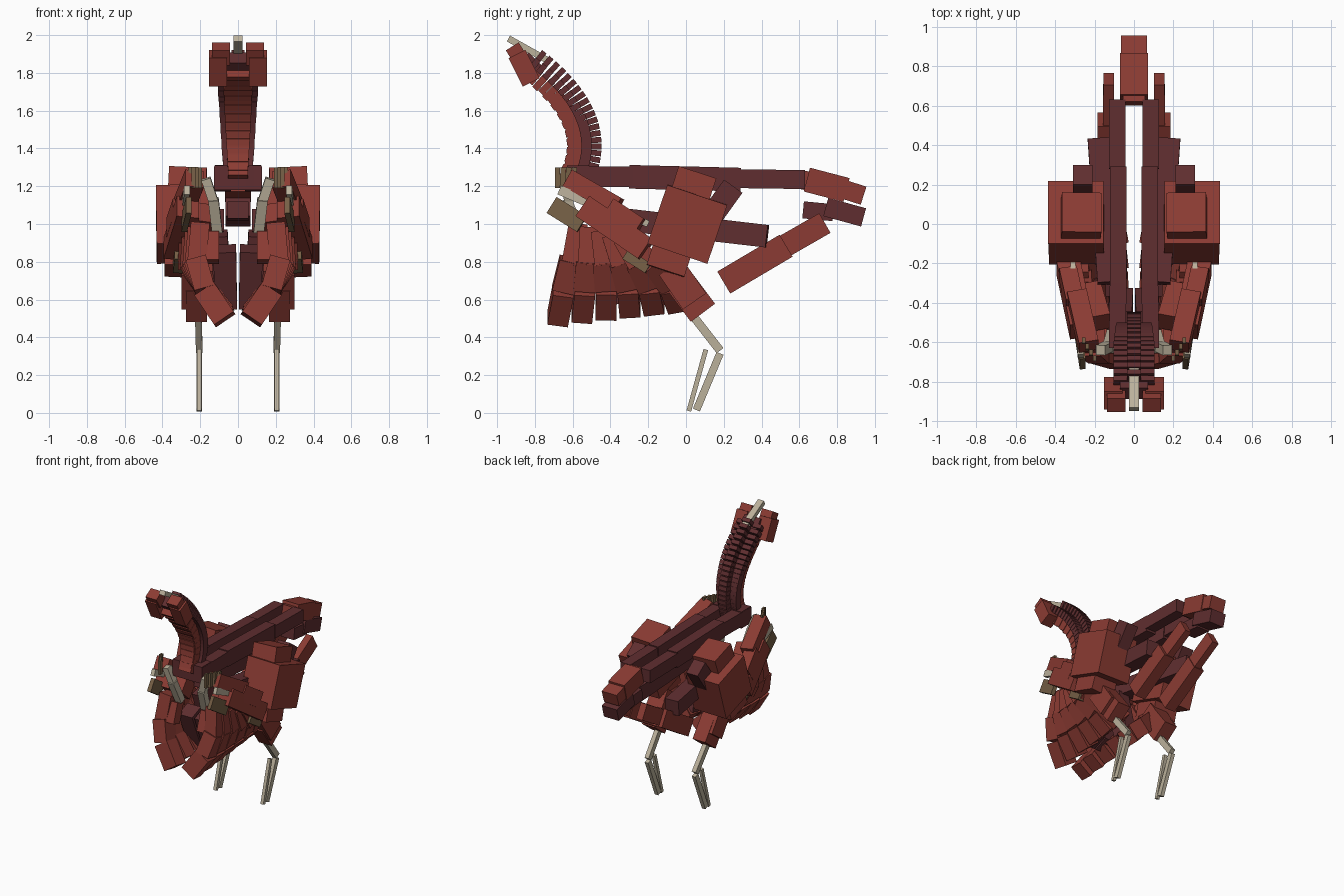
import bpy
from mathutils import Vector

old = bpy.data.objects.get("Cube")
if old:
    bpy.data.objects.remove(old, do_unlink=True)


def material(name, rgb):
    m = bpy.data.materials.new(name)
    m.use_nodes = True
    m.diffuse_color = (*rgb, 1)
    m.node_tree.nodes["Principled BSDF"].inputs["Base Color"].default_value = (*rgb, 1)
    return m


RED = material("brick red", (0.26, 0.044, 0.033))
DARK = material("dark maroon", (0.115, 0.027, 0.029))
BONE = material("pale bone", (0.50, 0.44, 0.33))
OLIVE = material("olive brown", (0.18, 0.115, 0.06))

X, Y = Vector((1, 0, 0)), Vector((0, 1, 0))


def bar(name, a, b, width, depth, mat, axis=X):
    """Box running from a to b; width is measured along axis."""
    a, b = Vector(a), Vector(b)
    d = (b - a).normalized()
    u = (axis - d * axis.dot(d)).normalized()
    v = d.cross(u)
    verts = [end + u * su * width / 2 + v * sv * depth / 2
             for end in (a, b) for su, sv in ((-1, -1), (1, -1), (1, 1), (-1, 1))]
    faces = [(3, 2, 1, 0), (4, 5, 6, 7)]
    faces += [(i, (i + 1) % 4, (i + 1) % 4 + 4, i + 4) for i in range(4)]
    me = bpy.data.meshes.new(name)
    me.from_pydata(verts, [], faces)
    me.materials.append(mat)
    ob = bpy.data.objects.new(name, me)
    bpy.context.collection.objects.link(ob)
    return ob


def pair(name, a, b, width, depth, mat, axis=X):
    """The same bar on both sides."""
    for side, s in (("left", 1), ("right", -1)):
        bar(f"{side}_{name}", (a[0] * s, *a[1:]), (b[0] * s, *b[1:]),
            width, depth, mat, Vector((axis[0] * s, axis[1], axis[2])))


def mix(a, b, t):
    return a + (b - a) * t


# Back rails and lower side beams
pair("front_rail", (.085, -.63, 1.25), (.08, -.28, 1.25), .085, .11, DARK)
pair("middle_rail", (.08, -.3, 1.25), (.08, .29, 1.235), .085, .125, DARK)
pair("rear_rail", (.085, .28, 1.24), (.085, .63, 1.235), .085, .1, DARK)
pair("lower_beam", (.13, -.3, 1.02), (.18, .43, .935), .11, .12, DARK)
pair("hip_strut", (.26, .25, 1.2), (.26, .02, .88), .1, .12, DARK)

# Tail end
bar("tail_base", (0, .61, 1.235), (0, .73, 1.21), .11, .1, RED)
bar("tail_middle", (0, .64, 1.235), (0, .85, 1.18), .14, .13, RED)
bar("tail_tip", (0, .83, 1.185), (0, .94, 1.15), .13, .1, RED)
bar("tail_underside", (0, .62, 1.075), (0, .78, 1.06), .11, .09, DARK)
bar("tail_lower_tip", (0, .74, 1.09), (0, .94, 1.035), .13, .1, DARK)
pair("rear_beam", (.14, .2, .69), (.14, .53, .885), .09, .135, RED)
pair("rear_beam_end", (.13, .5, .87), (.128, .735, 1.005), .055, .12, RED)

# Legs
pair("thigh_core", (.265, .06, 1.27), (.29, -.11, .75), .2, .21, RED)
pair("thigh_block", (.295, .06, 1.155), (.29, -.045, .845), .28, .335, RED)
pair("knee_upper", (.235, -.08, .77), (.235, .045, .59), .13, .15, RED)
pair("knee_block", (.22, -.03, .69), (.22, .09, .53), .11, .16, RED)
pair("shin", (.21, .04, .51), (.205, .18, .33), .035, .045, BONE)
pair("foot_front", (.205, .105, .335), (.205, .015, .01), .025, .025, BONE)
pair("foot_rear", (.205, .18, .315), (.205, .055, .015), .03, .04, BONE)

# Rib fan: two tiers of overlapping plates meeting along the keel
N = 6
for i in range(N):
    t = i / (N - 1)
    top = (mix(.2, .28, t), mix(-.57, -.28, t), mix(1.0, .9, t))
    mid = (mix(.22, .28, t), mix(-.61, -.17, t), .78)
    low = (mix(.175, .19, t), mix(-.65, -.08, t), mix(.65, .68, t))
    end = (mix(.07, .08, t), mix(-.68, -.04, t), mix(.495, .575, t))
    pair(f"rib_upper_{i}", top, mid, .1, .1, RED, Y)
    pair(f"rib_middle_{i}", (mid[0], mid[1], .81), low, .12, .11, RED, Y)
    pair(f"rib_lower_{i}", low, end, .11, .125, RED, Y)
pair("breast_panel", (.07, -.5, .87), (.065, -.38, .57), .12, .12, DARK)
pair("inner_panel", (.1, -.3, .95), (.08, -.2, .6), .09, .14, DARK)
pair("breast_block", (.14, -.57, .95), (.14, -.62, .8), .08, .08, RED)
pair("collar_block", (.17, -.5, 1.06), (.22, -.33, .93), .1, .12, RED)

# Folded arms
pair("upper_arm", (.23, -.62, 1.24), (.29, -.36, 1.09), .1, .1, RED)
pair("forearm", (.265, -.54, 1.09), (.335, -.21, .865), .12, .13, RED)
pair("elbow_block", (.3, -.41, 1.08), (.335, -.25, .975), .09, .12, RED)
pair("elbow_guard", (.31, -.32, .84), (.32, -.2, .765), .05, .06, OLIVE)
pair("arm_pin", (.31, -.31, 1.05), (.31, -.2, 1.0), .025, .035, BONE)
pair("wrist_plate", (.26, -.71, 1.1), (.285, -.55, 1.0), .03, .1, OLIVE)
pair("wrist_bone", (.27, -.67, 1.18), (.28, -.53, 1.12), .03, .05, BONE)
pair("collar_bone_top", (.17, -.64, 1.24), (.13, -.62, 1.12), .05, .05, BONE)
pair("collar_bone", (.13, -.63, 1.13), (.11, -.56, .96), .055, .05, BONE)
for i in range(4):
    pair(f"finger_{i}", (.2 + .018 * i, -.68 + .025 * i, 1.19),
         (.2 + .018 * i, -.68 + .03 * i, 1.3), .018, .028, OLIVE)

# Neck: stacked plates along a curve
P0, C, P2 = Vector((0, -.59, 1.24)), Vector((0, -.435, 1.54)), Vector((0, -.81, 1.835))
bar("neck_base", (0, -.57, 1.18), (0, -.57, 1.31), .25, .12, DARK)
COUNT = 22
for i in range(COUNT):
    t = i / (COUNT - 1)
    p = P0 * (1 - t) ** 2 + C * 2 * t * (1 - t) + P2 * t * t
    d = ((C - P0) * (1 - t) + (P2 - C) * t).normalized()
    back = Vector((0, d.z, -d.y))
    w = mix(.15, .21, min(1, t * 1.3))
    step = .006 * (i % 2)
    for name, off, width, depth, half, mat in (
            ("throat", -.035 - step, w * .72 - step, .09, .018, RED),
            ("neck_plate", .018, w, .055, .016, DARK),
            ("neck_spine", .06, .07, .075, .015, DARK)):
        c = p + back * off
        bar(f"{name}_{i}", c - d * half, c + d * half, width, depth, mat)

# Head
pair("cheek", (.105, -.82, 1.75), (.105, -.895, 1.9), .095, .1, RED)
pair("brow", (.09, -.87, 1.86), (.09, -.92, 1.94), .095, .08, RED)
bar("head_core", (0, -.78, 1.8), (0, -.86, 1.88), .14, .08, DARK)
bar("beak", (0, -.74, 1.87), (0, -.94, 1.982), .05, .035, BONE)
